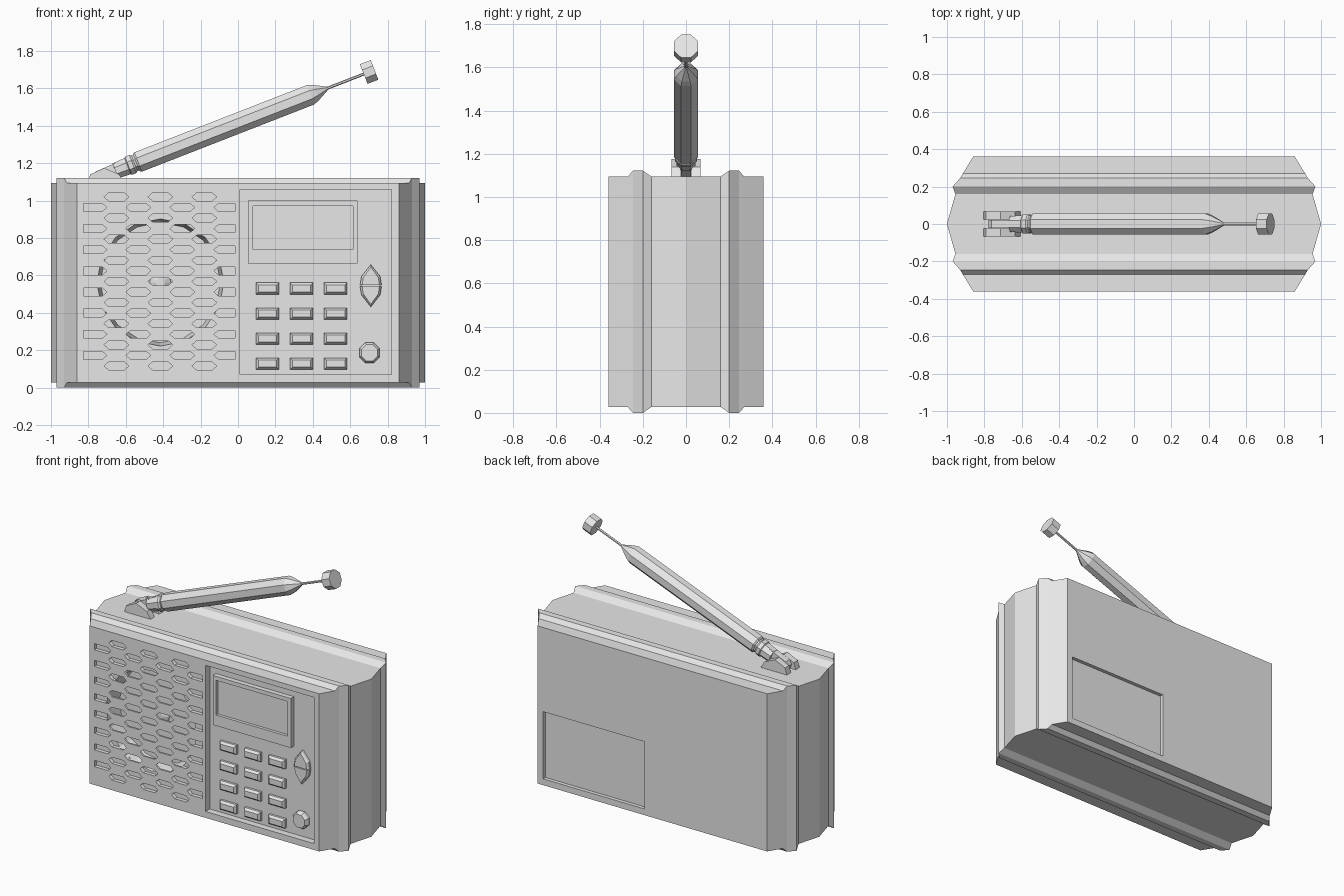
import bpy
import bmesh
import math
from mathutils import Matrix, Vector

cube = bpy.data.objects.get("Cube")
if cube:
    bpy.data.objects.remove(cube, do_unlink=True)

grey = bpy.data.materials.new("light_grey")
grey.use_nodes = True
grey.diffuse_color = (0.8, 0.8, 0.8, 1)
grey.node_tree.nodes["Principled BSDF"].inputs["Base Color"].default_value = (0.8, 0.8, 0.8, 1)


def make(name, bm):
    bmesh.ops.recalc_face_normals(bm, faces=bm.faces)
    mesh = bpy.data.meshes.new(name)
    bm.to_mesh(mesh)
    bm.free()
    mesh.materials.append(grey)
    obj = bpy.data.objects.new(name, mesh)
    bpy.context.collection.objects.link(obj)
    return obj


def loft(bm, rings):
    """Skin a list of equal-length point rings and cap both ends."""
    loops = [[bm.verts.new(p) for p in ring] for ring in rings]
    n = len(loops[0])
    for a, b in zip(loops, loops[1:]):
        for i in range(n):
            j = (i + 1) % n
            bm.faces.new((a[i], a[j], b[j], b[i]))
    bm.faces.new(loops[0])
    bm.faces.new(loops[-1])


def rect(w, h):
    return [(-w / 2, -h / 2), (w / 2, -h / 2), (w / 2, h / 2), (-w / 2, h / 2)]


def ngon(n, r, turn=0.0):
    return [(r * math.cos(math.tau * i / n + turn), r * math.sin(math.tau * i / n + turn))
            for i in range(n)]


def prism(bm, shape, cx, cz, levels):
    """Stack an x-z outline along y; each level is (y, x scale, z scale)."""
    loft(bm, [[(cx + x * sx, y, cz + z * sz) for x, z in shape] for y, sx, sz in levels])


def solid(name, shape, cx, cz, levels):
    bm = bmesh.new()
    prism(bm, shape, cx, cz, levels)
    return make(name, bm)


def cut(obj, cutter):
    """Subtract the cutter, bake the result and drop the cutter."""
    cutter.hide_render = True
    mod = obj.modifiers.new("cut", 'BOOLEAN')
    mod.operation = 'DIFFERENCE'
    mod.solver = 'EXACT'
    mod.object = cutter
    dg = bpy.context.evaluated_depsgraph_get()
    baked = bpy.data.meshes.new_from_object(obj.evaluated_get(dg))
    obj.modifiers.clear()
    obj.data = baked
    bpy.data.objects.remove(cutter, do_unlink=True)


# Case: rectangles lofted front to back, with a raised rib on each half
half = [(0.36, 0.86, 0), (0.27, 0.915, 0), (0.245, 0.93, 0.027), (0.2, 0.97, 0.027), (0.16, 0.955, 0)]
sections = [(-y, w, e) for y, w, e in half] + [(0, 1.0, 0)] + half[::-1]
bm = bmesh.new()
loft(bm, [[(-w, y, 0.027 - e), (w, y, 0.027 - e), (w, y, 1.095 + e), (-w, y, 1.095 + e)]
          for y, w, e in sections])
case = make("case", bm)

FRONT, FLOOR = -0.36, -0.315

# Control panel recess and battery door recess
cut(case, solid("panel_cutter", rect(0.81, 0.99), 0.415, 0.565, [(-0.5, 1, 1), (FLOOR, 1, 1)]))
cut(case, solid("door_cutter", rect(0.76, 0.455), 0.44, 0.297, [(0.335, 1, 1), (0.5, 1, 1)]))

# Speaker cavity behind the grille
SPK = (-0.415, 0.562)
cut(case, solid("speaker_cutter", ngon(16, 0.342, math.pi / 2), *SPK,
                [(-0.348, 1, 1), (-0.22, 0.94, 0.94)]))

# Grille: staggered rows of long hexagonal slots, trimmed at both edges
bm = bmesh.new()
LEFT, RIGHT = -0.825, -0.015
for row in range(17):
    z = 1.02 - row * 0.0565
    odd = row % 2
    for col in range(3 + odd):
        x = -0.65 + 0.235 * col - 0.1175 * odd
        slot = [(-0.066, 0), (-0.042, -0.021), (0.042, -0.021),
                (0.066, 0), (0.042, 0.021), (-0.042, 0.021)]
        if odd and col == 0:
            slot = [(LEFT - x, -0.021)] + slot[2:5] + [(LEFT - x, 0.021)]
        elif odd and col == 3:
            slot = slot[:2] + [(RIGHT - x, -0.021), (RIGHT - x, 0.021)] + slot[5:]
        prism(bm, slot, x, z, [(-0.5, 1, 1), (-0.335, 1, 1)])
cut(case, make("grille_cutter", bm))

# Speaker dust cap
solid("speaker_cap", ngon(12, 0.06), *SPK, [(-0.215, 1, 1), (-0.23, 0.9, 0.9), (-0.25, 0.4, 0.4)])

# Display: raised frame with a sunken screen
display = solid("display_frame", rect(0.585, 0.335), 0.347, 0.832, [(FLOOR + 0.005, 1, 1), (-0.348, 1, 1)])
cut(display, solid("screen_cutter", rect(0.535, 0.235), 0.347, 0.855, [(-0.5, 1, 1), (-0.328, 1, 1)]))

# Keypad
for row in range(4):
    for col in range(3):
        solid(f"key_{row}_{col}", rect(0.122, 0.062), 0.158 + 0.182 * col, 0.53 - 0.134 * row,
              [(FLOOR + 0.005, 1, 1), (-0.33, 1, 1), (-0.345, 0.8, 0.6)])

# Pair of pointed rocker buttons
tip = [(-0.058, 0.003), (0.058, 0.003), (0.05, 0.05), (0, 0.113), (-0.05, 0.05)]
for name, s in (("up_button", 1), ("down_button", -1)):
    solid(name, [(x, z * s) for x, z in tip], 0.71, 0.545,
          [(FLOOR + 0.005, 1, 1), (-0.33, 1, 1), (-0.345, 0.8, 0.88)])

# Round button
solid("round_button", ngon(8, 0.059, math.pi / 8), 0.703, 0.187,
      [(FLOOR + 0.005, 1, 1), (-0.335, 1, 1), (-0.352, 0.8, 0.8)])

# Antenna bracket: two cheeks on the top of the case
cheek = [(-0.08, -0.04), (0.12, -0.04), (0.09, 0.01), (0.01, 0.045), (-0.065, 0.01)]
for name, s in (("left_cheek", 1), ("right_cheek", -1)):
    solid("bracket_" + name, cheek, -0.725, 1.13, [(0.025 * s, 1, 1), (0.068 * s, 1, 1)])

# Antenna: turned parts along a tilted axis from the hinge
AXIS = Matrix.Translation((-0.73, 0, 1.13)) @ Matrix.Rotation(-math.radians(21.3), 4, 'Y')


def turned(name, profile, sides=8):
    """Profile of (distance along the antenna, radius)."""
    bm = bmesh.new()
    loft(bm, [[AXIS @ Vector((t, a, b)) for a, b in ngon(sides, r, math.pi / sides)]
              for t, r in profile])
    return make(name, bm)


bm = bmesh.new()
loft(bm, [[AXIS @ Vector((t, a, b)) for a, b in rect(0.045, h)]
          for t, h in ((-0.045, 0.03), (-0.02, 0.07), (0.11, 0.08))])
make("antenna_tongue", bm)
turned("antenna_collar", [(0.08, 0.046), (0.15, 0.05), (0.155, 0.056), (0.18, 0.056),
                          (0.19, 0.048), (0.21, 0.048)])
turned("antenna_tube", [(0.2, 0.052), (0.21, 0.06), (1.2, 0.06), (1.23, 0.048), (1.3, 0.008)])
turned("antenna_rod", [(1.28, 0.008), (1.52, 0.008)], 6)
turned("antenna_knob", [(1.505, 0.061), (1.567, 0.061)])
